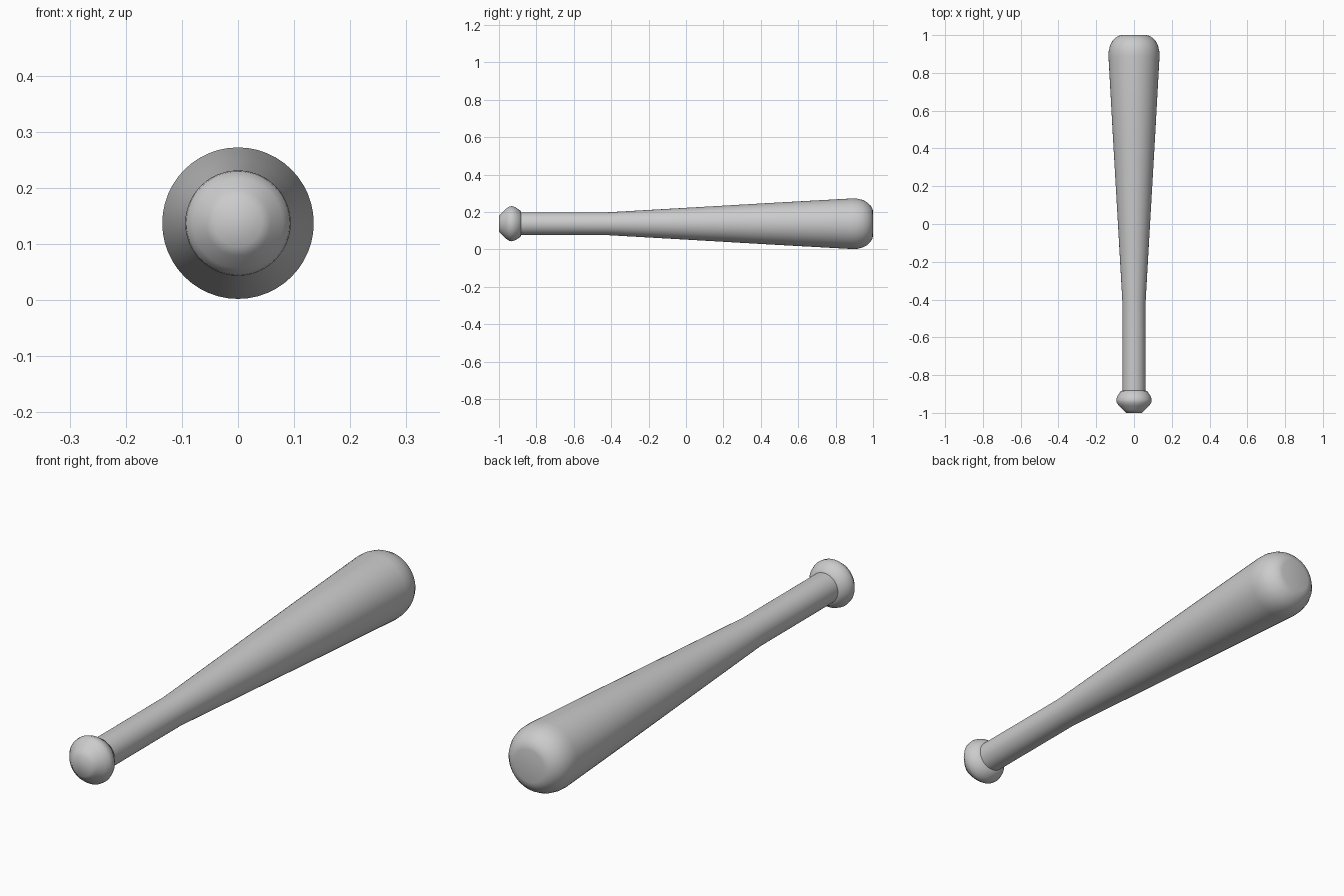
import bpy, bmesh, math

if "Cube" in bpy.data.objects:
    bpy.data.objects.remove(bpy.data.objects["Cube"])

AXIS_Z = 0.137
SIDES = 48


def lathe(name, profile):
    """Spin (y, radius) points around the bat's long axis, capping both ends."""
    bm = bmesh.new()
    rings = []
    for y, r in profile:
        rings.append([bm.verts.new((r * math.cos(a), y, AXIS_Z + r * math.sin(a)))
                      for a in (2 * math.pi * i / SIDES for i in range(SIDES))])
    for a, b in zip(rings, rings[1:]):
        for i in range(SIDES):
            j = (i + 1) % SIDES
            bm.faces.new((a[i], a[j], b[j], b[i]))
    bm.faces.new(rings[0])
    bm.faces.new(rings[-1])
    bmesh.ops.recalc_face_normals(bm, faces=bm.faces)
    mesh = bpy.data.meshes.new(name)
    bm.to_mesh(mesh)
    bm.free()
    obj = bpy.data.objects.new(name, mesh)
    bpy.context.collection.objects.link(obj)
    bpy.context.view_layer.objects.active = obj
    obj.select_set(True)
    bpy.ops.object.shade_smooth_by_angle(angle=math.radians(50))
    obj.select_set(False)
    return obj


# One continuous turned body: knob, straight handle, tapered barrel, rounded tip
knob = [(-1.0, 0.042), (-0.985, 0.058), (-0.962, 0.080), (-0.945, 0.092),
        (-0.93, 0.094), (-0.912, 0.088), (-0.885, 0.070), (-0.882, 0.061)]
handle = [(-0.65, 0.061), (-0.42, 0.061)]
barrel = [(0.0, 0.085), (0.45, 0.111), (0.885, 0.135)]
tip = [(0.915, 0.134), (0.945, 0.127), (0.968, 0.115), (0.986, 0.098),
       (0.996, 0.082), (1.0, 0.066)]
lathe("bat", knob + handle + barrel + tip)
